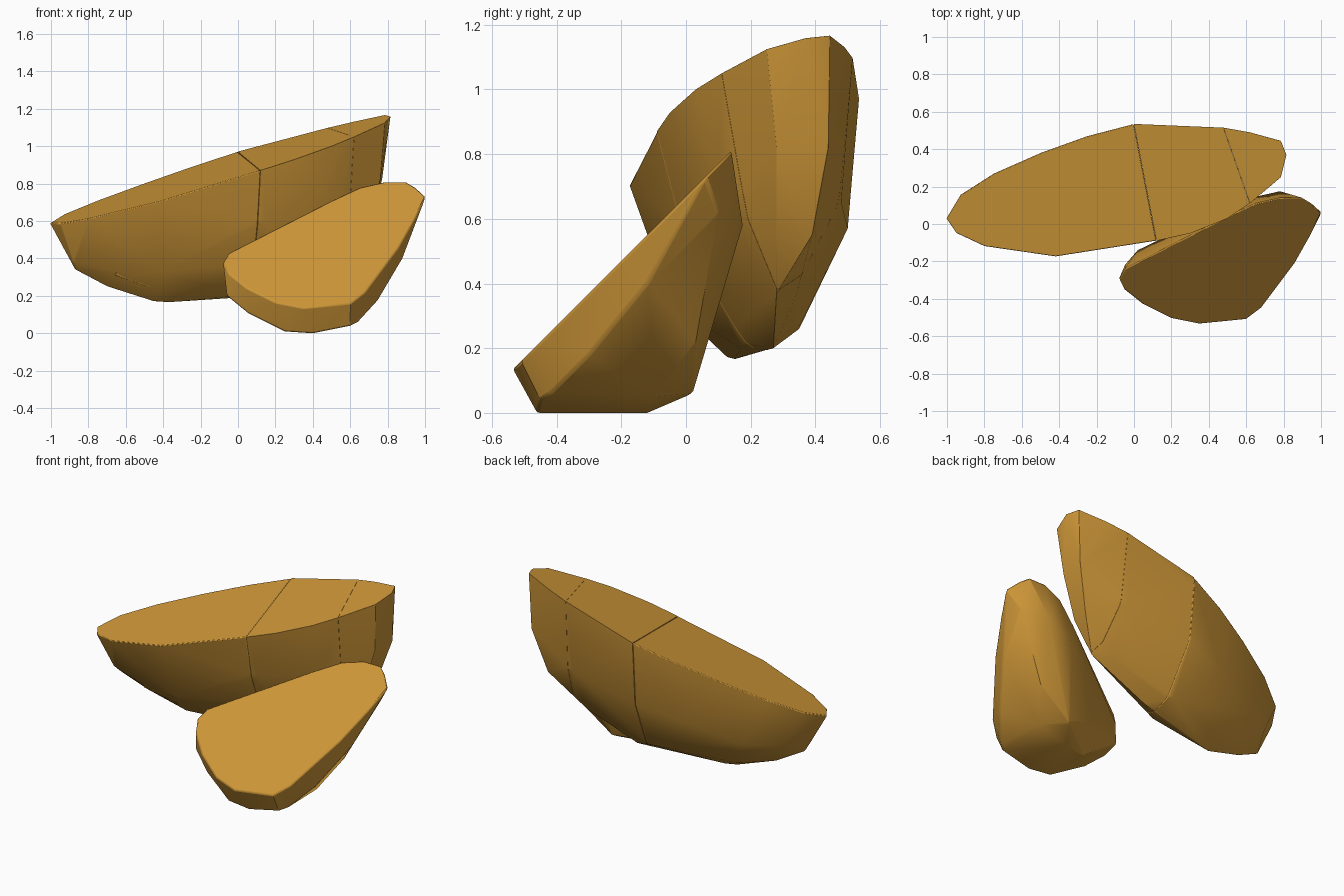
import bpy, bmesh
from mathutils import Vector

if "Cube" in bpy.data.objects:
    bpy.data.objects.remove(bpy.data.objects["Cube"])

stone = bpy.data.materials.new("ochre stone")
stone.diffuse_color = (0.62, 0.31, 0.04, 1)
stone.use_nodes = True
stone.node_tree.nodes["Principled BSDF"].inputs["Base Color"].default_value = stone.diffuse_color


def rock(name, points, cuts=(), bevel=0.008):
    """Convex boulder from points; each cut (point, normal) removes the side the normal faces."""
    bm = bmesh.new()
    for p in points:
        bm.verts.new(p)
    res = bmesh.ops.convex_hull(bm, input=bm.verts)
    junk = {g for g in res["geom_interior"] + res["geom_unused"] if isinstance(g, bmesh.types.BMVert)}
    bmesh.ops.delete(bm, geom=[v for v in junk if not v.link_faces], context='VERTS')
    bmesh.ops.dissolve_limit(bm, angle_limit=0.02, verts=bm.verts, edges=bm.edges)
    for co, no in cuts:
        r = bmesh.ops.bisect_plane(bm, geom=bm.verts[:] + bm.edges[:] + bm.faces[:],
                                   plane_co=co, plane_no=no, clear_outer=True)
        rim = [e for e in r["geom_cut"] if isinstance(e, bmesh.types.BMEdge)]
        bmesh.ops.contextual_create(bm, geom=rim)
    bmesh.ops.recalc_face_normals(bm, faces=bm.faces)
    me = bpy.data.meshes.new(name)
    bm.to_mesh(me)
    bm.free()
    me.materials.append(stone)
    ob = bpy.data.objects.new(name, me)
    bpy.context.collection.objects.link(ob)
    m = ob.modifiers.new("worn edges", 'BEVEL')
    m.width, m.segments, m.limit_method, m.angle_limit = bevel, 2, 'ANGLE', 0.6
    bpy.ops.object.select_all(action='DESELECT')
    ob.select_set(True)
    bpy.context.view_layer.objects.active = ob
    bpy.ops.object.shade_smooth_by_angle(angle=0.5)
    return ob


# Large slab: flat tilted top outline (x, y)
top = [(-1.005, .03), (-.93, .155), (-.75, .27), (-.5, .38), (-.25, .47), (0, .535), (.48, .515),
       (.62, .49), (.785, .445), (.815, .37), (.785, .25), (.62, .11), (.5, .03), (.3, -.05),
       (.12, -.09), (-.2, -.135), (-.42, -.175), (-.65, -.13), (-.8, -.12), (-.95, -.05)]
slab = [(x, y, .857 + .273 * x + .214 * y) for x, y in top]
# Undercut front, back and keel of the slab
slab += [(-.88, .02, .38), (-.87, .06, .34), (-.62, -.01, .32), (-.4, -.04, .33),
         (-.45, .13, .17), (-.38, .15, .165), (-.7, .1, .25), (0, .17, .2), (.15, .27, .2),
         (.15, -.01, .6), (.2, .12, .38), (.5, .1, .65), (.55, .28, .37),
         (-.8, .2, .4), (-.6, .29, .4), (-.3, .42, .5), (0, .5, .57), (.45, .48, .65),
         (-.5, .2, .22), (0, .35, .26), (.45, .34, .36), (.77, .44, .82), (.69, .39, .55),
         (.76, .28, .82), (.68, .28, .55)]

# Two cracks split the slab in three
c1, n1 = Vector((.06, .22, 0)), Vector((.98, .19, 0)).normalized()
c2, n2 = Vector((.55, .31, 0)), Vector((.94, .33, 0)).normalized()
g = .0003
rock("slab_left", slab, [(c1 - n1 * g, n1)])
rock("slab_middle", slab, [(c1 + n1 * g, -n1), (c2 - n2 * g, n2)])
rock("slab_right", slab, [(c2 + n2 * g, -n2)])

# Small chip set nearly flush in the slab's front
rock("front_chip", [(-.58, -.057, .45), (-.66, .002, .31), (-.46, .055, .24),
                    (-.58, .02, .45), (-.66, .06, .31), (-.46, .1, .24)], bevel=.003)

# Front boulder: steep flat face (x, z) on the plane y = z - 0.67
face = [(-.08, .38), (-.05, .43), (.1, .48), (.2, .53), (.35, .62), (.5, .71), (.65, .78),
        (.78, .81), (.9, .81), (.95, .78), (1.005, .73), (.95, .62), (.86, .46), (.78, .36),
        (.68, .22), (.6, .16), (.35, .135), (.2, .165), (.05, .24), (-.05, .32)]
boulder = [(x, z - .67, z) for x, z in face]
# Base, sides and back of the boulder
boulder += [(.25, -.45, .01), (.4, -.46, 0), (.6, -.45, .04), (.05, -.38, .11), (-.06, -.33, .2),
            (.25, -.15, .01), (.4, -.12, 0), (.62, -.1, .05), (.5, .02, .06), (-.05, -.22, .22),
            (.02, -.14, .3), (.2, -.07, .35), (.64, -.42, .06), (.75, -.3, .18), (.88, -.12, .4),
            (.78, .175, .58), (.58, .13, .52), (.4, .04, .42), (.93, .1, .62), (.72, .03, .22)]
rock("front_boulder", boulder)
